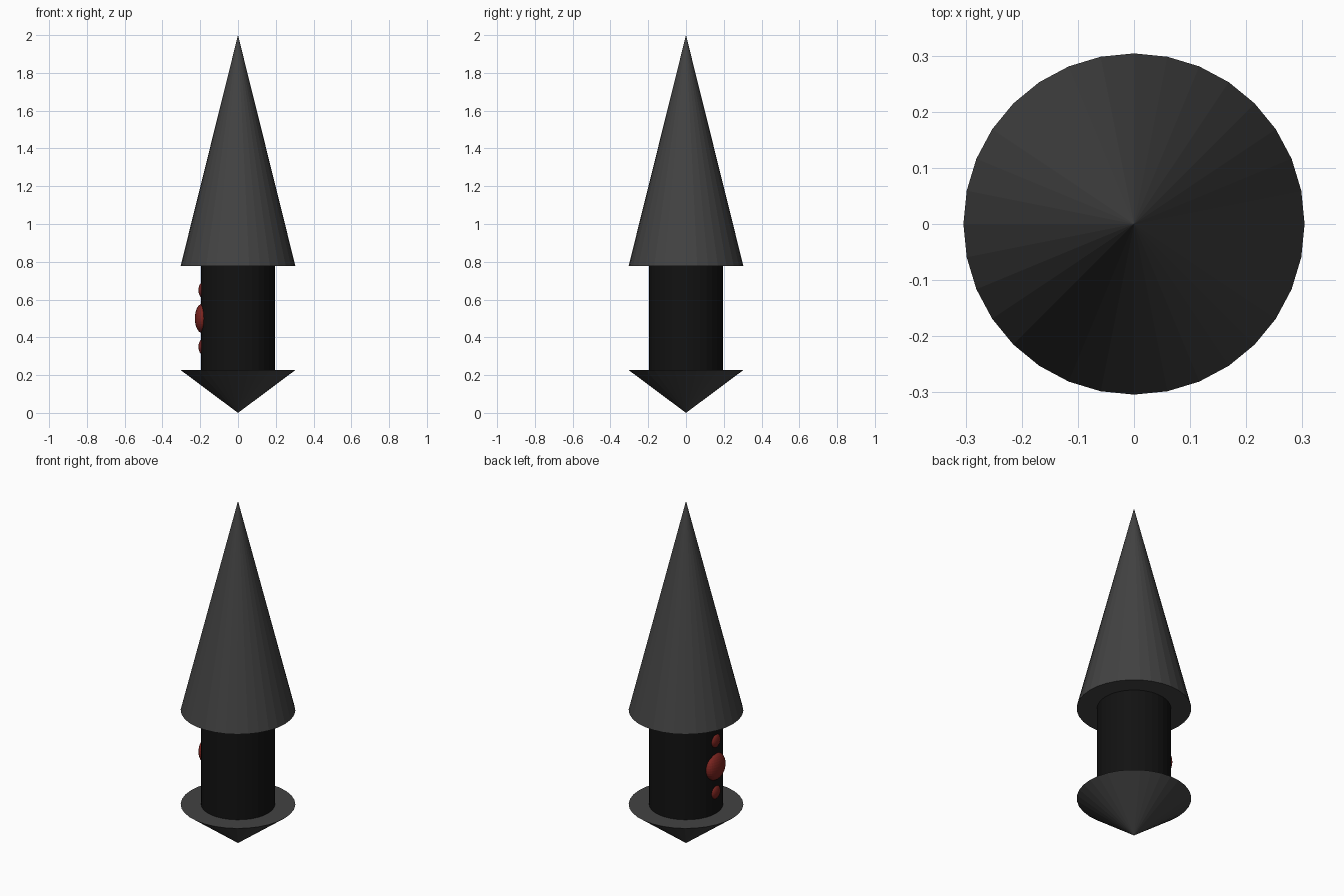
import bpy

if "Cube" in bpy.data.objects:
    bpy.data.objects.remove(bpy.data.objects["Cube"])


def material(name, rgb):
    mat = bpy.data.materials.new(name)
    mat.diffuse_color = (*rgb, 1)
    mat.use_nodes = True
    mat.node_tree.nodes["Principled BSDF"].inputs["Base Color"].default_value = mat.diffuse_color
    return mat


def finish(name, mat):
    obj = bpy.context.object
    obj.name = name
    obj.data.materials.append(mat)
    return obj


def cone(name, r_low, r_high, z_low, z_high, mat):
    bpy.ops.mesh.primitive_cone_add(vertices=32, radius1=r_low, radius2=r_high,
                                    depth=z_high - z_low,
                                    location=(0, 0, (z_low + z_high) / 2))
    return finish(name, mat)


def gem(name, radius, z, mat):
    bpy.ops.mesh.primitive_uv_sphere_add(segments=32, ring_count=16, radius=radius,
                                         location=(-0.19, 0, z))
    obj = finish(name, mat)
    obj.scale.x = 0.5
    return obj


metal = material("dark_grey", (0.055, 0.055, 0.055))
grip = material("black", (0.006, 0.006, 0.006))
red = material("dark_red", (0.2, 0.018, 0.014))

# Long spike, grip and short pommel spike
cone("blade_spike", 0.304, 0, 0.777, 2.0, metal)
cone("grip", 0.196, 0.196, 0.227, 0.777, grip)
cone("pommel_spike", 0, 0.304, 0, 0.227, metal)

# Flattened studs set into the left side of the grip
gem("large_stud", 0.077, 0.5, red)
for label, z in (("lower", 0.35), ("upper", 0.65)):
    gem(label + "_stud", 0.0385, z, red)
